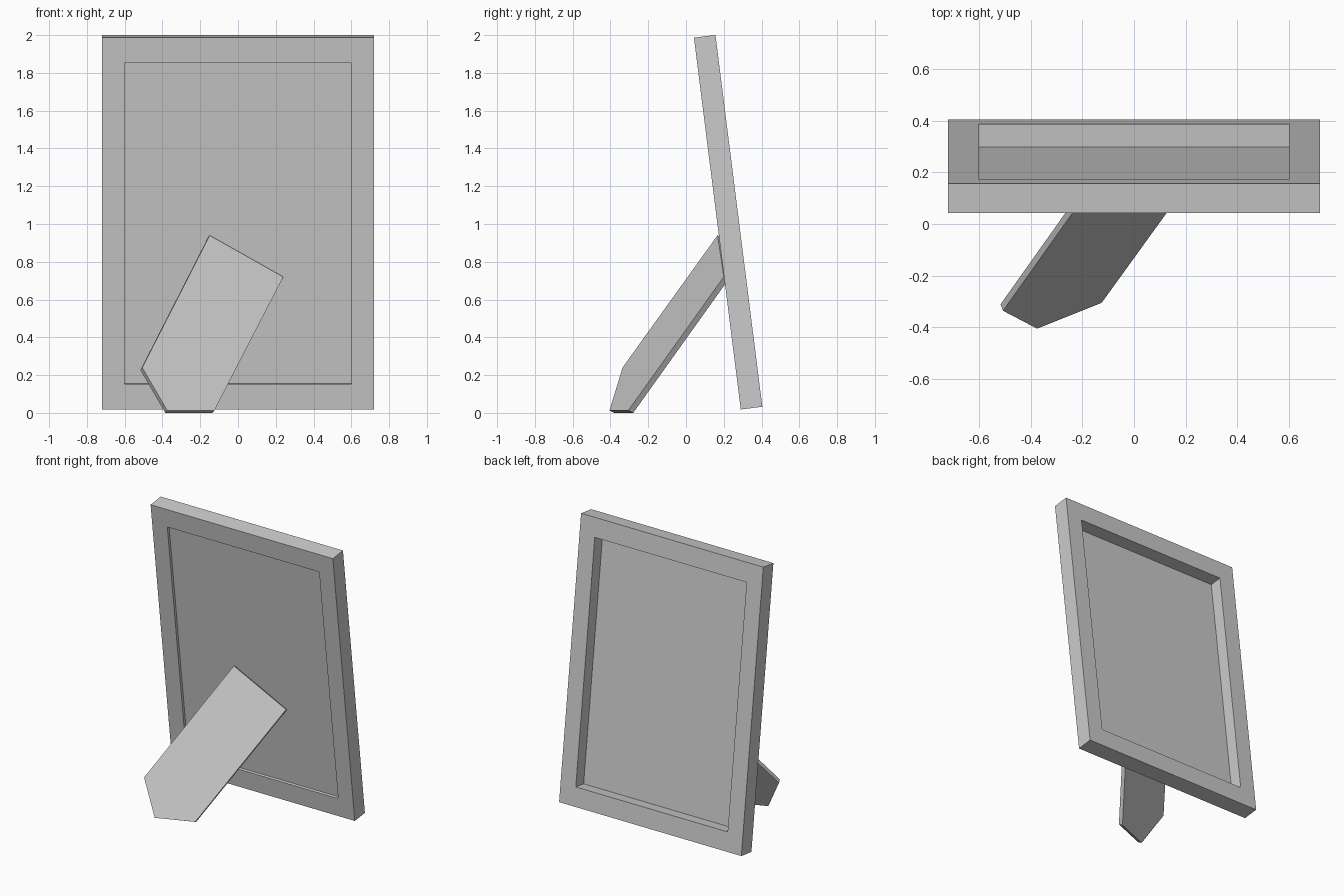
import bpy, bmesh, math
from mathutils import Vector, Matrix

if "Cube" in bpy.data.objects:
    bpy.data.objects.remove(bpy.data.objects["Cube"])

W, L, T = 0.72, 1.984, 0.115        # half width, height, thickness
IW, BORDER = 0.60, 0.135            # opening half width, top/bottom border
TILT = Matrix.Translation((0, 0.29, 0.018)) @ Matrix.Rotation(math.atan2(0.248, 1.968), 4, 'X')


def finish(name, bm, matrix=Matrix()):
    bmesh.ops.recalc_face_normals(bm, faces=bm.faces)
    me = bpy.data.meshes.new(name)
    bm.to_mesh(me)
    bm.free()
    ob = bpy.data.objects.new(name, me)
    ob.matrix_world = matrix
    bpy.context.collection.objects.link(ob)
    return ob


def rect(w, z0, z1, y):
    return [(-w, y, z0), (w, y, z0), (w, y, z1), (-w, y, z1)]


# Frame: rectangular ring swept through front/back, outer/inner loops
bm = bmesh.new()
loops = [[bm.verts.new(p) for p in rect(*a)] for a in (
    (W, 0, L, 0), (W, 0, L, T),
    (IW, BORDER, L - BORDER, T), (IW, BORDER, L - BORDER, 0))]
for i in range(4):
    a, b = loops[i], loops[(i + 1) % 4]
    for j in range(4):
        k = (j + 1) % 4
        bm.faces.new((a[j], a[k], b[k], b[j]))
finish("frame", bm, TILT)


def slab(name, points, offset, matrix=Matrix()):
    bm = bmesh.new()
    face = bm.faces.new([bm.verts.new(p) for p in points])
    ext = bmesh.ops.extrude_face_region(bm, geom=[face], use_keep_orig=True)
    verts = [g for g in ext["geom"] if isinstance(g, bmesh.types.BMVert)]
    bmesh.ops.translate(bm, verts=verts, vec=offset)
    return finish(name, bm, matrix)


# Thin panel recessed inside the frame
slab("panel", rect(IW, BORDER, L - BORDER, 0.02), Vector((0, 0.005, 0)), TILT)

# Slanted easel leg with a clipped foot
leg = [(-0.15, 0.167, 0.94), (0.24, 0.20, 0.72), (-0.125, -0.305, 0.013),
       (-0.375, -0.405, 0.013), (-0.507, -0.336, 0.24)]
slab("easel_leg", leg, Vector((-0.322, 0.84, -0.437)) * 0.03)
